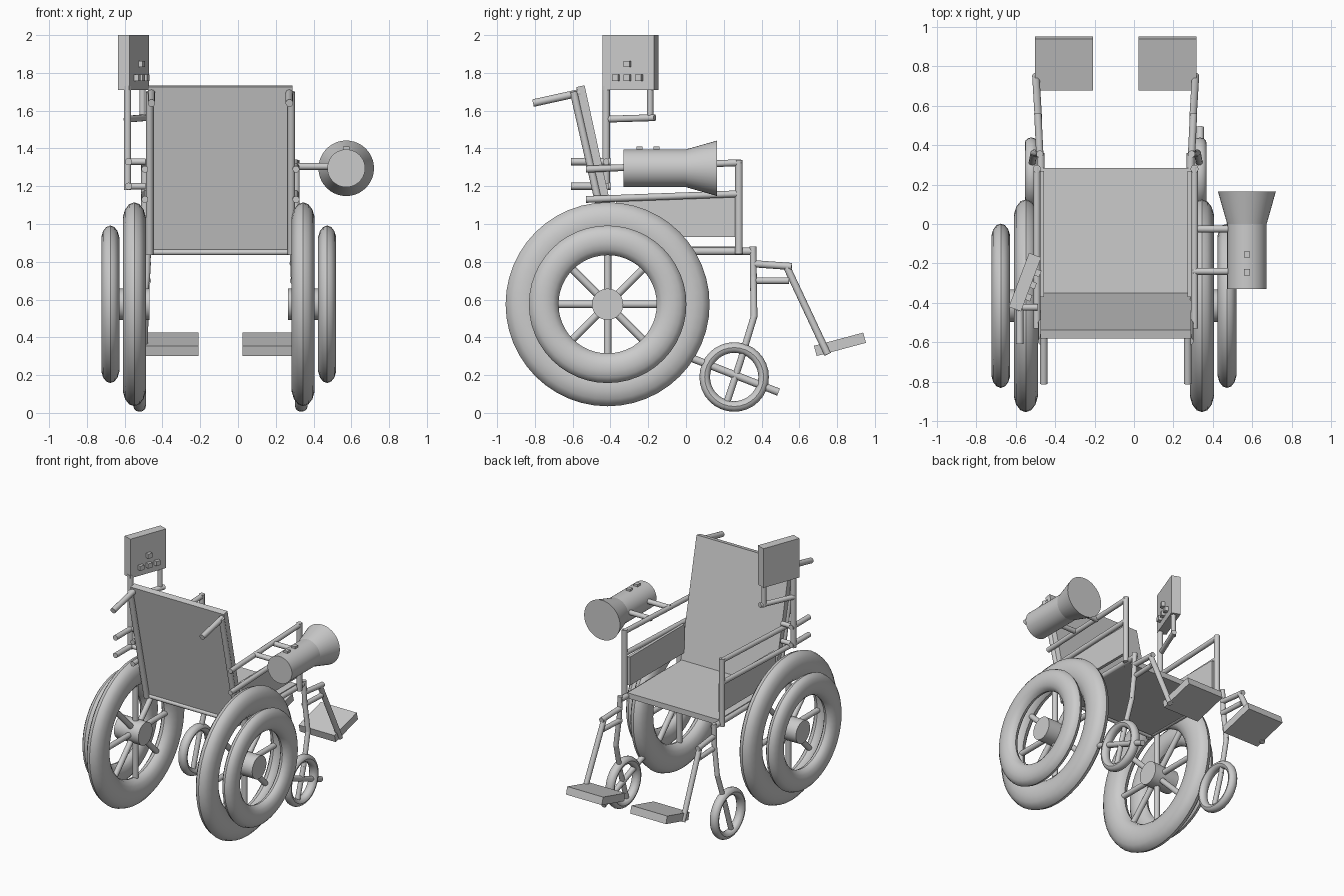
import bpy, bmesh
from math import pi, sin, cos, radians
from mathutils import Vector, Matrix

if "Cube" in bpy.data.objects:
    bpy.data.objects.remove(bpy.data.objects["Cube"])

CX = -0.093       # chair centre line
WHEEL_CX = -0.102  # wheel centre line


def finish(name, bm, matrix=Matrix()):
    bm.transform(matrix)
    bmesh.ops.recalc_face_normals(bm, faces=bm.faces)
    me = bpy.data.meshes.new(name)
    bm.to_mesh(me)
    bm.free()
    ob = bpy.data.objects.new(name, me)
    bpy.context.collection.objects.link(ob)
    bpy.context.view_layer.objects.active = ob
    bpy.ops.object.select_all(action='DESELECT')
    ob.select_set(True)
    bpy.ops.object.shade_smooth_by_angle(angle=radians(35))
    return ob


def box(name, centre, size, rot=Matrix()):
    bm = bmesh.new()
    bmesh.ops.create_cube(bm, size=1)
    return finish(name, bm, Matrix.Translation(centre) @ rot @ Matrix.Diagonal((*size, 1)))


def tube(name, points, r=0.02, r2=None, sides=14):
    """Round bars through the given points, with ball joints at the bends."""
    bm = bmesh.new()
    pts = [Vector(p) for p in points]
    for a, b in zip(pts, pts[1:]):
        d = b - a
        m = Matrix.Translation((a + b) / 2) @ d.to_track_quat('Z', 'Y').to_matrix().to_4x4()
        bmesh.ops.create_cone(bm, cap_ends=True, segments=sides, radius1=r,
                              radius2=r if r2 is None else r2, depth=d.length, matrix=m)
    for p in pts[1:-1]:
        bmesh.ops.create_uvsphere(bm, u_segments=12, v_segments=8, radius=r,
                                  matrix=Matrix.Translation(p))
    return finish(name, bm)


def tyre(name, centre, outer, inner, width, segs=48, sides=14):
    """Ring with an oval section, turning on the x axis."""
    bm = bmesh.new()
    mid, half = (outer + inner) / 2, (outer - inner) / 2
    rings = []
    for i in range(segs):
        a = 2 * pi * i / segs
        ring = []
        for j in range(sides):
            b = 2 * pi * j / sides
            rad = mid + half * cos(b)
            ring.append(bm.verts.new((width / 2 * sin(b), rad * cos(a), rad * sin(a))))
        rings.append(ring)
    for i in range(segs):
        p, q = rings[i], rings[(i + 1) % segs]
        for j in range(sides):
            k = (j + 1) % sides
            bm.faces.new((p[j], p[k], q[k], q[j]))
    return finish(name, bm, Matrix.Translation(centre))


def rot_x(deg):
    return Matrix.Rotation(radians(deg), 4, 'X')


# parts on both sides of the chair
WY, WZ = -0.415, 0.575
for s, side in ((-1, "left"), (1, "right")):
    def X(d):
        return CX + s * d

    # drive wheel, push ring, hub and spokes
    wx = WHEEL_CX + s * 0.447
    tyre(f"{side}_wheel_tyre", (wx, WY, WZ), 0.54, 0.338, 0.125)
    tyre(f"{side}_push_ring", (WHEEL_CX + s * 0.574, WY, WZ), 0.417, 0.26, 0.098)
    tube(f"{side}_hub", [(wx - s * 0.08, WY, WZ), (wx + s * 0.12, WY, WZ)], 0.083, sides=32)
    for i in range(8):
        a = i * pi / 4
        tube(f"{side}_spoke", [(wx, WY + 0.05 * cos(a), WZ + 0.05 * sin(a)),
                               (wx, WY + 0.37 * cos(a), WZ + 0.37 * sin(a))], 0.02)

    # caster wheel and its stem
    tyre(f"{side}_caster_tyre", (X(0.428), 0.255, 0.19), 0.184, 0.128, 0.066, 32, 12)
    tube(f"{side}_caster_stem", [(X(0.385), 0.355, 0.88), (X(0.39), 0.357, 0.72),
                                 (X(0.415), 0.36, 0.51), (X(0.428), 0.29, 0.28),
                                 (X(0.428), 0.215, 0.05)], 0.018)

    # seat rail and armrest frame
    tube(f"{side}_seat_rail", [(X(0.375), -0.36, 0.855), (X(0.38), 0.36, 0.855)], 0.02)
    tube(f"{side}_arm_post", [(X(0.40), 0.28, 0.84), (X(0.40), 0.28, 1.34)], 0.02)
    tube(f"{side}_arm_top_bar", [(X(0.40), -0.53, 1.29), (X(0.40), 0.29, 1.325)], 0.018)
    tube(f"{side}_arm_lower_bar", [(X(0.40), -0.53, 1.13), (X(0.40), 0.28, 1.16)], 0.018)
    box(f"{side}_side_panel", (X(0.375), -0.05, 1.035), (0.022, 0.64, 0.21))

    # back tube and push handle
    tube(f"{side}_back_tube", [(X(0.375), -0.595, 1.70), (X(0.375), -0.40, 0.84)], 0.02)
    tube(f"{side}_handle", [(X(0.365), -0.81, 1.64), (X(0.365), -0.56, 1.695)], 0.02)

    # leg hanger and footplate
    tube(f"{side}_hanger_top", [(X(0.385), 0.35, 0.79), (X(0.395), 0.56, 0.775)], 0.019)
    tube(f"{side}_hanger_lower", [(X(0.385), 0.35, 0.70), (X(0.395), 0.545, 0.70)], 0.018)
    tube(f"{side}_leg_bar", [(X(0.392), 0.53, 0.78), (X(0.405), 0.75, 0.31)], 0.019)
    box(f"{side}_footplate", (X(0.263), 0.815, 0.363), (0.294, 0.27, 0.056), rot_x(15))

# seat and backrest
box("seat", (CX, -0.04, 0.86), (0.75, 0.65, 0.04))
back_tilt = rot_x(12.3)
box("backrest", (CX, -0.463, 1.29), (0.765, 0.045, 0.90), back_tilt)
tube("back_cross_bar", [(CX - 0.38, -0.39, 0.85), (CX + 0.38, -0.39, 0.85)], 0.015)

# lower stabiliser bar through the right caster
tube("stabiliser_bar", [(CX + 0.428, 0.03, 0.29), (CX + 0.428, 0.49, 0.11)], 0.02)

# loudhailer on the right arm
MX, MZ = 0.573, 1.295
tube("loudhailer_body", [(MX, -0.33, MZ), (MX, 0.02, MZ)], 0.1, sides=40)
tube("loudhailer_horn", [(MX, 0.0, MZ), (MX, 0.165, MZ)], 0.1, 0.147, sides=40)
for y in (-0.24, -0.025):
    tube("loudhailer_bracket", [(0.30, y, 1.305), (0.50, y, 1.305)], 0.018)
    box("loudhailer_button", (MX, {-0.24: -0.245}.get(y, -0.155), 1.395), (0.032, 0.032, 0.03))

# control screen, turned toward the sitter
turn = Matrix.Rotation(radians(-20.5), 4, 'Z')
SC = Vector((-0.553, -0.295, 1.855))
box("screen", SC, (0.066, 0.292, 0.29), turn)
for y, z in ((-0.066, -0.08), (0, -0.08), (0.066, -0.08), (0, -0.008)):
    box("screen_button", SC + turn @ Vector((0.043, y, z)), (0.03, 0.034, 0.034), turn)

# screen mount
tube("screen_post", [(-0.585, -0.423, 1.18), (-0.585, -0.423, 1.73)], 0.02)
tube("screen_short_post", [(-0.505, -0.19, 1.55), (-0.505, -0.19, 1.73)], 0.017)
tube("screen_cross_bar", [(-0.59, -0.42, 1.555), (-0.49, -0.165, 1.563)], 0.018)
for z in (1.33, 1.20):
    tube("screen_mount_bar", [(-0.58, -0.61, z), (-0.58, -0.40, z)], 0.019)
    tube("screen_mount_link", [(-0.585, -0.423, z), (-0.49, -0.423, z)], 0.017)
